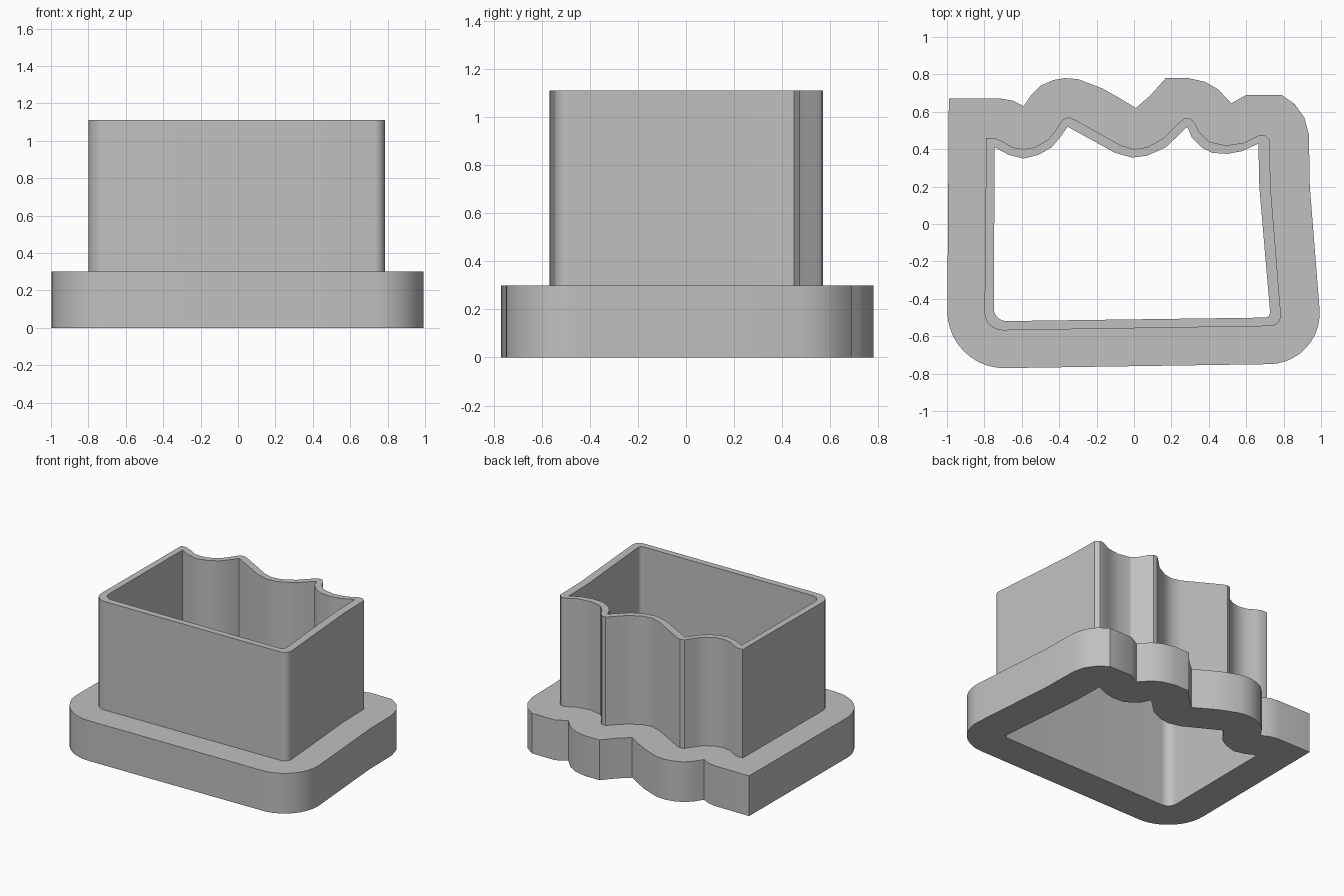
import bpy
import bmesh
from mathutils import Vector

cube = bpy.data.objects.get("Cube")
if cube:
    bpy.data.objects.remove(cube)

FLANGE_HEIGHT = 0.3
WALL_HEIGHT = 1.11

plastic = bpy.data.materials.new("light grey plastic")
plastic.use_nodes = True
grey = (0.53, 0.53, 0.53, 1)
plastic.diffuse_color = grey
plastic.node_tree.nodes["Principled BSDF"].inputs["Base Color"].default_value = grey


def fillet(previous, corner, following, radius, steps=10):
    """Points of a rounded corner, as a rational quadratic arc."""
    a, c, b = Vector(previous), Vector(corner), Vector(following)
    to_a, to_b = (a - c).normalized(), (b - c).normalized()
    start, end = c + to_a * radius, c + to_b * radius
    weight = (to_a - to_b).length / 2
    points = []
    for i in range(steps + 1):
        t = i / steps
        p, q, r = (1 - t) ** 2, 2 * t * (1 - t) * weight, t * t
        points.append((start * p + c * q + end * r) / (p + q + r))
    return points


def outline(scalloped_back, right_corner, left_corner, right_radius, left_radius):
    """Counter-clockwise closed outline with two rounded front corners."""
    points = [Vector(p) for p in scalloped_back]
    points += fillet(scalloped_back[-1], right_corner, left_corner, right_radius)
    points += fillet(right_corner, left_corner, scalloped_back[0], left_radius)
    points.reverse()
    return points


def add_loop(bm, points, z):
    return [bm.verts.new((p.x, p.y, z)) for p in points]


def side(bm, lower, upper, outward=True):
    """Vertical wall between two matching loops."""
    count = len(lower)
    for i in range(count):
        j = (i + 1) % count
        face = bm.faces.new((lower[i], lower[j], upper[j], upper[i]))
        if not outward:
            face.normal_flip()


def ring(bm, outer, inner, direction):
    """Flat ring between two different loops, facing up or down."""
    edges = []
    for loop in (outer, inner):
        for a, b in zip(loop, loop[1:] + loop[:1]):
            edges.append(bm.edges.get((a, b)) or bm.edges.new((a, b)))
    result = bmesh.ops.triangle_fill(bm, edges=edges, use_beauty=True,
                                     normal=(0, 0, direction))
    for item in result["geom"]:
        if isinstance(item, bmesh.types.BMFace):
            item.normal_update()
            if item.normal.z * direction < 0:
                item.normal_flip()


def finish(bm, name):
    mesh = bpy.data.meshes.new(name)
    bm.to_mesh(mesh)
    bm.free()
    mesh.materials.append(plastic)
    obj = bpy.data.objects.new(name, mesh)
    bpy.context.collection.objects.link(obj)
    bpy.ops.object.select_all(action="DESELECT")
    obj.select_set(True)
    bpy.context.view_layer.objects.active = obj
    bpy.ops.object.shade_smooth_by_angle()


# Outlines: scalloped back from the right side to the left side
flange_outline = outline(
    [(-.99, .67), (-.71, .67), (-.65, .66), (-.59, .63), (-.55, .69), (-.5, .74),
     (-.43, .77), (-.37, .78), (-.3, .775), (-.17, .725), (-.08, .675), (.01, .62),
     (.09, .69), (.17, .78), (.29, .78), (.38, .76), (.45, .72), (.52, .645),
     (.6, .69), (.79, .69), (.86, .64), (.91, .57), (.935, .48), (.94, .2)],
    (1.015, -.745), (-1, -.775), .29, .31)

wall_outline = outline(
    [(-.79, .46), (-.745, .46), (-.7, .44), (-.65, .41), (-.59, .4), (-.53, .41),
     (-.46, .45), (-.42, .5), (-.38, .56), (-.35, .57), (-.32, .56), (-.07, .42),
     (0, .4), (.07, .41), (.16, .46), (.24, .54), (.27, .565), (.3, .565),
     (.325, .54), (.35, .49), (.4, .44), (.49, .42), (.59, .435), (.67, .475),
     (.7, .475), (.725, .45), (.73, .2)],
    (.79, -.545), (-.8, -.57), .06, .1)

opening_outline = outline(
    [(-.745, .41), (-.67, .37), (-.59, .35), (-.51, .37), (-.44, .41), (-.39, .47),
     (-.355, .52), (-.1, .38), (-.01, .355), (.07, .365), (.17, .41), (.285, .52),
     (.31, .46), (.36, .41), (.42, .38), (.5, .375), (.58, .39), (.665, .43),
     (.67, .2)],
    (.73, -.5), (-.75, -.52), .03, .07)

# Wide base flange
bm = bmesh.new()
bottom = add_loop(bm, flange_outline, 0)
top = add_loop(bm, flange_outline, FLANGE_HEIGHT)
side(bm, bottom, top)
ring(bm, bottom, add_loop(bm, opening_outline, 0), -1)
ring(bm, top, add_loop(bm, wall_outline, FLANGE_HEIGHT), 1)
finish(bm, "base_flange")

# Thin upright wall, with its inside running down through the flange
bm = bmesh.new()
rim_outer = add_loop(bm, wall_outline, WALL_HEIGHT)
rim_inner = add_loop(bm, opening_outline, WALL_HEIGHT)
side(bm, add_loop(bm, wall_outline, FLANGE_HEIGHT), rim_outer)
side(bm, add_loop(bm, opening_outline, 0), rim_inner, outward=False)
ring(bm, rim_outer, rim_inner, 1)
finish(bm, "upright_wall")
